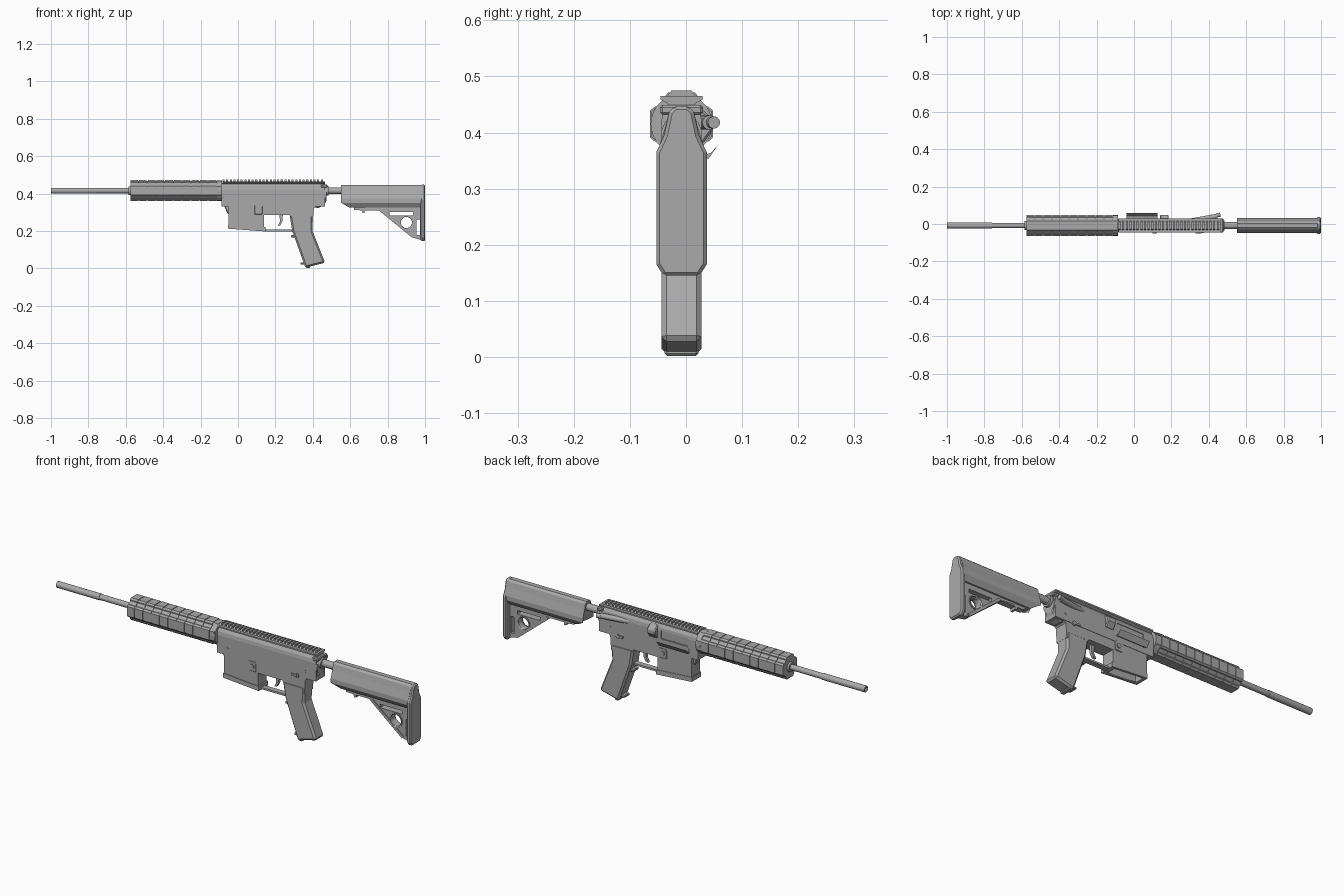
import bpy, bmesh, math
from mathutils import Vector

if "Cube" in bpy.data.objects:
    bpy.data.objects.remove(bpy.data.objects["Cube"])

YC = -0.008   # centre plane of the model
AXIS_Z = 0.415  # height of the barrel line

grey = bpy.data.materials.new("gunmetal grey")
grey.use_nodes = True
grey.diffuse_color = (0.4, 0.4, 0.4, 1)
grey.node_tree.nodes["Principled BSDF"].inputs["Base Color"].default_value = (0.4, 0.4, 0.4, 1)


def loft(name, ring_a, ring_b, bevel=0):
    """Closed solid between two matching rings of points."""
    bm = bmesh.new()
    a = [bm.verts.new(p) for p in ring_a]
    b = [bm.verts.new(p) for p in ring_b]
    bm.faces.new(a)
    bm.faces.new(b[::-1])
    for i in range(len(a)):
        j = (i + 1) % len(a)
        bm.faces.new((a[j], a[i], b[i], b[j]))
    bmesh.ops.recalc_face_normals(bm, faces=bm.faces)
    mesh = bpy.data.meshes.new(name)
    bm.to_mesh(mesh)
    bm.free()
    obj = bpy.data.objects.new(name, mesh)
    bpy.context.collection.objects.link(obj)
    mesh.materials.append(grey)
    if bevel:
        mod = obj.modifiers.new("edges", "BEVEL")
        mod.width, mod.segments, mod.limit_method = bevel, 1, "ANGLE"
        mod.angle_limit = math.radians(40)
    return obj


def plate(name, pts, half, bevel=0, y=YC):
    """Side profile of (x, z) points given thickness along y."""
    return loft(name, [(x, y - half, z) for x, z in pts], [(x, y + half, z) for x, z in pts], bevel)


def section(name, pts, x0, x1, bevel=0):
    """Cross-section of (y, z) points drawn out along x."""
    return loft(name, [(x0, y, z) for y, z in pts], [(x1, y, z) for y, z in pts], bevel)


def box(name, x0, x1, y0, y1, z0, z1, bevel=0):
    return section(name, [(y0, z0), (y1, z0), (y1, z1), (y0, z1)], x0, x1, bevel)


def rod(name, p0, p1, r, sides=16):
    p0, p1 = Vector(p0), Vector(p1)
    d = (p1 - p0).normalized()
    u = d.orthogonal().normalized()
    v = d.cross(u)
    ring = [(u * math.cos(t) + v * math.sin(t)) * r
            for t in (2 * math.pi * (i + 0.5) / sides for i in range(sides))]
    obj = loft(name, [p0 + q for q in ring], [p1 + q for q in ring])
    smooth(obj)
    return obj


def smooth(obj):
    bpy.ops.object.select_all(action="DESELECT")
    obj.select_set(True)
    bpy.context.view_layer.objects.active = obj
    bpy.ops.object.shade_smooth_by_angle(angle=math.radians(35))


def cut(obj, cutter):
    cutter.hide_render = True
    cutter.hide_viewport = True
    mod = obj.modifiers.new("cut", "BOOLEAN")
    mod.operation, mod.solver, mod.object = "DIFFERENCE", "EXACT", cutter


# Barrel with its steps, and the tube behind the receiver
for name, x0, x1, r in [("barrel_front", -1, -0.76, 0.016), ("barrel_rear", -0.77, -0.56, 0.014),
                        ("barrel_collar", -0.585, -0.56, 0.024), ("buffer_tube", 0.46, 0.6, 0.018),
                        ("tube_nut", 0.46, 0.485, 0.027)]:
    part = rod(name, (x0, YC, AXIS_Z), (x1, YC, AXIS_Z), r)
    if name == "barrel_front":
        cut(part, rod("bore_cutter", (-1.01, YC, AXIS_Z), (-0.95, YC, AXIS_Z), 0.008, 12))

# Handguard: four-railed core with a row of ribs
corner = [(0.056, -0.024), (0.056, 0.024), (0.048, 0.031), (0.043, 0.031), (0.031, 0.043), (0.031, 0.048)]
guard = []
for k in range(4):
    c, s = round(math.cos(k * math.pi / 2)), round(math.sin(k * math.pi / 2))
    guard += [(a * c - b * s, a * s + b * c) for a, b in corner]


def guard_section(scale):
    return [(YC + a * scale, AXIS_Z + b * scale) for a, b in guard]


section("handguard_core", guard_section(0.95), -0.572, -0.09)
ribs = 10
pitch = 0.465 / ribs
for i in range(ribs):
    x = -0.575 + i * pitch
    section("handguard_rib", guard_section(1), x, x + pitch - 0.006)
rod("handguard_ring", (-0.112, YC, AXIS_Z), (-0.085, YC, AXIS_Z), 0.055, 20)

# Upper receiver
upper_half = [(0.02, 0.457), (0.033, 0.437), (0.036, 0.42), (0.036, 0.33)]
upper = section("upper_receiver", [(YC + a, z) for a, z in upper_half]
                + [(YC - a, z) for a, z in upper_half[::-1]], -0.087, 0.465)
cut(upper, box("port_cutter", -0.03, 0.12, 0.018, 0.05, 0.382, 0.425))
box("bolt", -0.04, 0.13, YC, 0.024, 0.375, 0.43)

# Top rail with teeth
section("top_rail", [(YC - 0.02, 0.45), (YC + 0.02, 0.45), (YC + 0.037, 0.458),
                     (YC + 0.037, 0.465), (YC - 0.037, 0.465), (YC - 0.037, 0.458)], -0.083, 0.465)
teeth = 28
for i in range(teeth):
    x = -0.083 + i * 0.545 / teeth
    section("rail_tooth", [(YC - 0.026, 0.464), (YC + 0.026, 0.464),
                           (YC + 0.018, 0.475), (YC - 0.018, 0.475)], x, x + 0.011)

# Charging handle and rear ring of the receiver
box("charging_handle", 0.445, 0.478, YC - 0.038, YC + 0.038, 0.432, 0.449, 0.004)
rod("receiver_rear_ring", (0.448, YC, 0.398), (0.472, YC, 0.398), 0.036, 16)
plate("rear_lug", [(0.4, 0.33), (0.425, 0.322), (0.46, 0.335), (0.472, 0.36), (0.472, 0.4), (0.4, 0.4)], 0.026, 0.005)

# Right-hand controls on the far side: forward plunger and open port cover
rod("forward_plunger", (0.3, 0.016, 0.418), (0.445, 0.042, 0.418), 0.013, 12)
rod("plunger_cap", (0.44, 0.046, 0.418), (0.462, 0.05, 0.418), 0.011, 12)
section("port_cover", [(0.027, 0.36), (0.04, 0.353), (0.058, 0.379), (0.044, 0.363)], -0.04, 0.125)
section("case_deflector", [(0.02, 0.45), (0.03, 0.44), (0.048, 0.425), (0.048, 0.405), (0.03, 0.38), (0.02, 0.38)],
        0.14, 0.185, 0.004)

# Lower receiver with open magazine well
lower = plate("lower_receiver", [(-0.06, 0.385), (-0.05, 0.36), (-0.05, 0.215), (0.14, 0.2), (0.14, 0.285),
                                 (0.275, 0.285), (0.3, 0.25), (0.4, 0.25), (0.405, 0.32), (0.43, 0.345),
                                 (0.465, 0.36), (0.465, 0.385)], 0.034)
cut(lower, box("well_cutter", -0.035, 0.125, YC - 0.023, YC + 0.023, 0.15, 0.35))
lip = plate("well_lip", [(-0.053, 0.235), (-0.053, 0.212), (0.147, 0.197), (0.147, 0.22)], 0.037)
cut(lip, box("lip_cutter", -0.035, 0.125, YC - 0.025, YC + 0.025, 0.15, 0.35))
plate("front_pivot", [(-0.073, 0.385), (-0.073, 0.33), (-0.055, 0.29), (-0.045, 0.29), (-0.045, 0.385)], 0.018, 0.004)

# Trigger guard and trigger
plate("trigger_guard", [(0.13, 0.207), (0.13, 0.198), (0.31, 0.198), (0.31, 0.207)], 0.014)
plate("trigger", [(0.222, 0.29), (0.24, 0.29), (0.237, 0.25), (0.226, 0.23), (0.212, 0.226), (0.224, 0.25)], 0.007)

# Pistol grip with front ridges
plate("grip", [(0.275, 0.285), (0.28, 0.26), (0.29, 0.2), (0.36, 0.004), (0.466, 0.03), (0.398, 0.2),
               (0.4, 0.285)], 0.036, 0.009)
for x, z in [(0.291, 0.165), (0.342, 0.02)]:
    box("grip_ridge", x - 0.008, x + 0.03, YC - 0.022, YC + 0.022, z, z + 0.012, 0.003)
box("grip_base", 0.362, 0.385, YC - 0.03, YC + 0.03, 0.002, 0.02, 0.004)

# Side controls, mirrored about the centre plane
for side in (-1, 1):
    def side_y(depth, side=side):
        return YC + side * depth
    rod("selector_pivot", (0.36, side_y(0.03), 0.333), (0.36, side_y(0.041), 0.333), 0.011, 12)
    plate("selector_lever", [(0.33, 0.338), (0.33, 0.328), (0.36, 0.328), (0.36, 0.338)], 0.003, y=side_y(0.039))
    plate("catch_plate", [(0.088, 0.338), (0.088, 0.288), (0.13, 0.288), (0.13, 0.338)], 0.003, 0.002, y=side_y(0.034))
    rod("catch_button", (0.11, side_y(0.03), 0.313), (0.11, side_y(0.042), 0.313), 0.011, 12)
    for x in (-0.03, 0.405):
        rod("receiver_pin", (x, side_y(0.03), 0.365), (x, side_y(0.038), 0.365), 0.007, 10)

# Shoulder stock body, slanted at its lower front
stock_half = [(0.012, 0.446), (0.022, 0.437), (0.029, 0.41), (0.041, 0.372), (0.041, 0.35), (0.024, 0.325)]
stock_ring = [(YC + a, z) for a, z in stock_half] + [(YC - a, z) for a, z in stock_half[::-1]]
loft("stock_body", [(0.595 if z < 0.34 else 0.552, y, z) for y, z in stock_ring],
     [(0.985, y, z) for y, z in stock_ring])

# Stock web with openings and a ring
web = plate("stock_web", [(0.68, 0.34), (0.68, 0.318), (0.75, 0.312), (0.93, 0.165), (0.985, 0.15), (0.985, 0.34)], 0.016)
cut(web, rod("hole_cutter", (0.9, -0.1, 0.245), (0.9, 0.1, 0.245), 0.03, 16))
cut(web, box("slot_cutter_top", 0.81, 0.935, -0.1, 0.1, 0.283, 0.3))
cut(web, box("slot_cutter_rear", 0.955, 0.972, -0.1, 0.1, 0.178, 0.262))
ring = rod("web_ring", (0.9, YC - 0.021, 0.245), (0.9, YC + 0.021, 0.245), 0.036, 16)
cut(ring, bpy.data.objects["hole_cutter"])
web_edge = [(0.755, 0.31), (0.935, 0.163), (0.945, 0.172), (0.77, 0.315)]
plate("web_edge", web_edge, 0.021)
plate("adjust_lever", [(0.62, 0.328), (0.62, 0.312), (0.66, 0.31), (0.665, 0.297), (0.675, 0.297),
                       (0.675, 0.31), (0.76, 0.31), (0.76, 0.328)], 0.015)

# Butt pad
pad_half = [(0.012, 0.447), (0.022, 0.437), (0.031, 0.395), (0.045, 0.365), (0.045, 0.165), (0.032, 0.145)]
section("butt_pad", [(YC + a, z) for a, z in pad_half] + [(YC - a, z) for a, z in pad_half[::-1]], 0.977, 1.0, 0.006)
